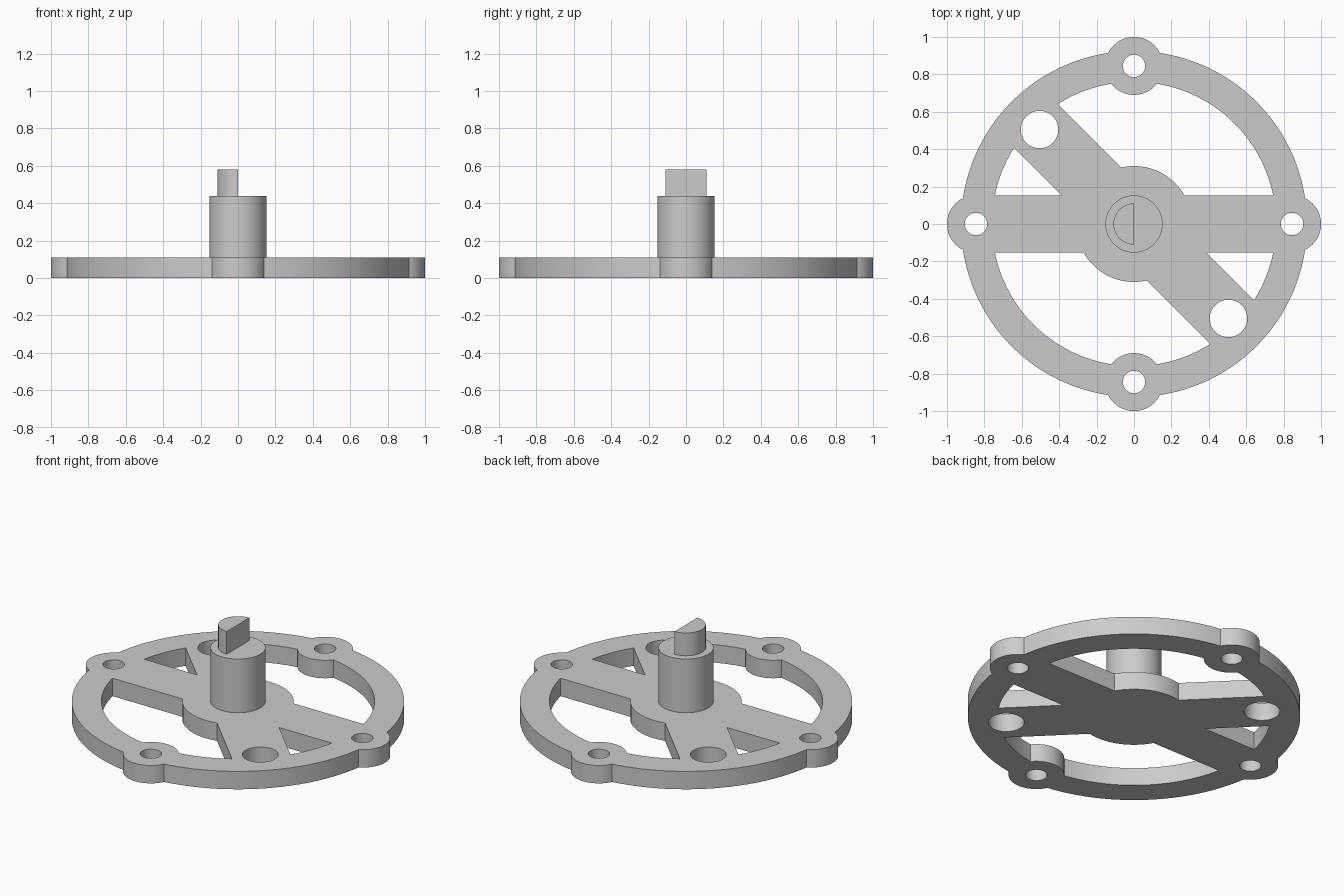
import bpy
from math import cos, sin, pi, radians

cube = bpy.data.objects.get("Cube")
if cube:
    bpy.data.objects.remove(cube, do_unlink=True)

GREY = bpy.data.materials.new("plain grey")
GREY.use_nodes = True
GREY.diffuse_color = (0.6, 0.6, 0.6, 1)
GREY.node_tree.nodes["Principled BSDF"].inputs["Base Color"].default_value = (0.6, 0.6, 0.6, 1)

THICK = 0.11
BOLT_RADIUS = 0.845
CUT = (-0.1, THICK + 0.1)


def extrude(name, outline, z0, z1):
    """Prism from a counter-clockwise outline."""
    n = len(outline)
    verts = [(x, y, z) for z in (z0, z1) for x, y in outline]
    faces = [tuple(reversed(range(n))), tuple(range(n, 2 * n))]
    faces += [(i, (i + 1) % n, n + (i + 1) % n, n + i) for i in range(n)]
    mesh = bpy.data.meshes.new(name)
    mesh.from_pydata(verts, [], faces)
    mesh.materials.append(GREY)
    obj = bpy.data.objects.new(name, mesh)
    bpy.context.collection.objects.link(obj)
    return obj


def disc(name, radius, z0, z1, x=0, y=0, sides=64):
    angles = [2 * pi * i / sides for i in range(sides)]
    return extrude(name, [(x + radius * cos(a), y + radius * sin(a)) for a in angles], z0, z1)


def bar(name, half_length, half_width, angle):
    c, s = cos(angle), sin(angle)
    corners = [(-half_length, -half_width), (half_length, -half_width),
               (half_length, half_width), (-half_length, half_width)]
    return extrude(name, [(c * x - s * y, s * x + c * y) for x, y in corners], 0, THICK)


def combine(target, tool, operation):
    mod = target.modifiers.new(operation, 'BOOLEAN')
    mod.operation, mod.solver, mod.object = operation, 'EXACT', tool
    bpy.context.view_layer.objects.active = target
    bpy.ops.object.modifier_apply(modifier=mod.name)
    bpy.data.objects.remove(tool, do_unlink=True)


def smooth(obj):
    bpy.ops.object.select_all(action='DESELECT')
    obj.select_set(True)
    bpy.context.view_layer.objects.active = obj
    bpy.ops.object.shade_smooth_by_angle(angle=radians(30))


# Flat wheel: rim, spokes, hub and four bolt bosses
wheel = disc("spoked_wheel", 0.925, 0, THICK, sides=128)
combine(wheel, disc("rim_opening", 0.76, *CUT, sides=128), 'DIFFERENCE')
combine(wheel, bar("cross_spoke", 0.84, 0.153, 0), 'UNION')
combine(wheel, bar("diagonal_spoke", 0.84, 0.165, -pi / 4), 'UNION')
combine(wheel, disc("hub", 0.31, 0, THICK), 'UNION')
bolts = [(BOLT_RADIUS * x, BOLT_RADIUS * y) for x, y in ((1, 0), (0, 1), (-1, 0), (0, -1))]
for x, y in bolts:
    combine(wheel, disc("boss", 0.155, 0, THICK, x, y), 'UNION')

# Bolt holes and the two larger holes on the diagonal spoke
for x, y in bolts:
    combine(wheel, disc("bolt_hole", 0.06, *CUT, x, y, 48), 'DIFFERENCE')
for side in (-1, 1):
    combine(wheel, disc("spoke_hole", 0.1, *CUT, side * 0.505, -side * 0.505), 'DIFFERENCE')
smooth(wheel)

# Round shaft standing on the hub
smooth(disc("shaft", 0.153, THICK, 0.44))

# Half-round key on top of the shaft
half = [pi / 2 + pi * i / 32 for i in range(33)]
smooth(extrude("half_round_key", [(0.11 * cos(a), 0.11 * sin(a)) for a in half], 0.44, 0.58))
